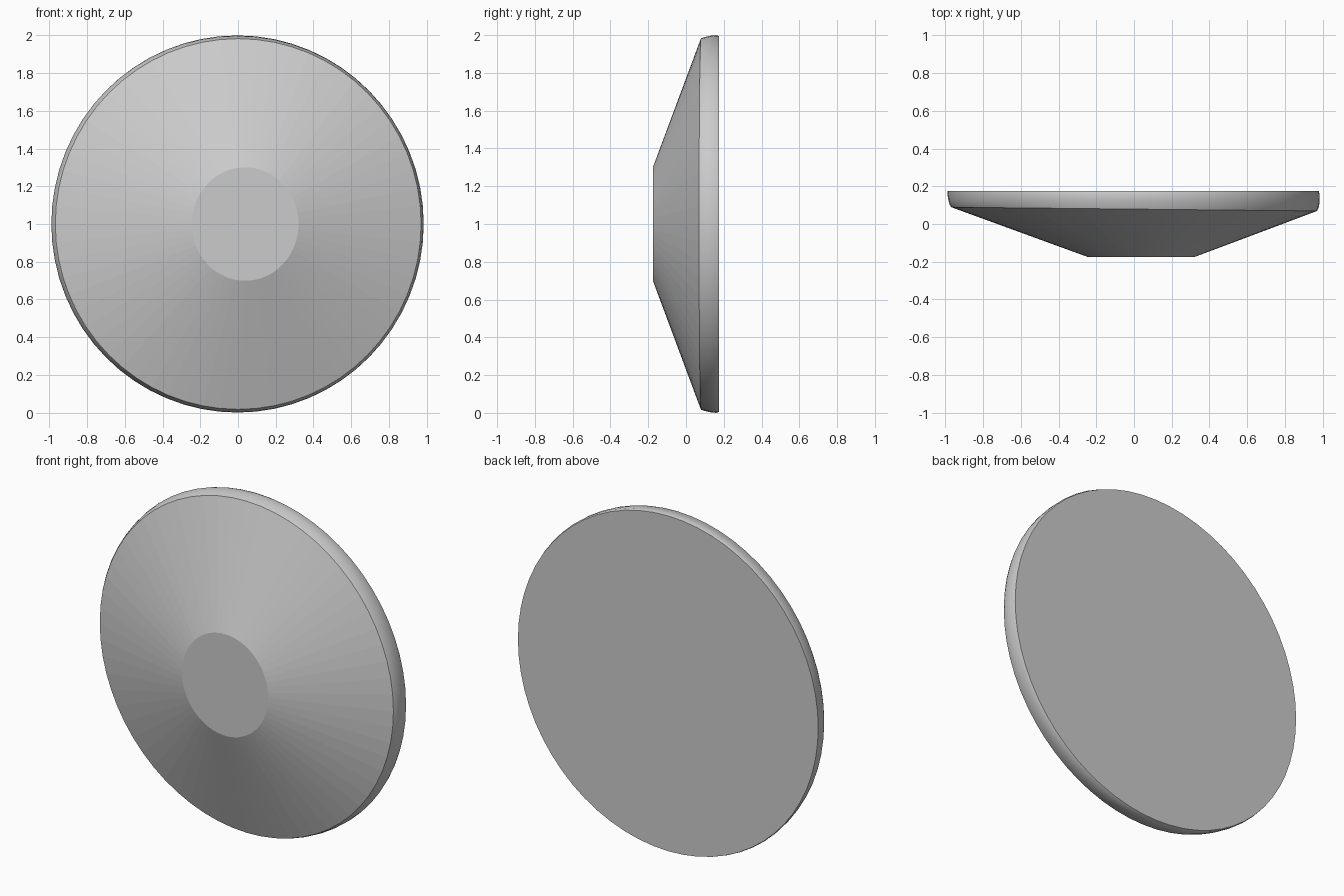
import bpy, bmesh, math

if "Cube" in bpy.data.objects:
    bpy.data.objects.remove(bpy.data.objects["Cube"])

SEGMENTS = 64
# Rings back to front: y, tilt in y across x, centre x, radius x, radius z
RINGS = [
    (0.175, 0.000, -0.005, 0.985, 0.994),
    (0.160, 0.000, -0.003, 0.987, 1.000),
    (0.125, -0.003, 0.000, 0.985, 0.996),
    (0.095, -0.008, 0.001, 0.979, 0.989),
    (0.079, -0.010, 0.001, 0.970, 0.983),
    (-0.175, 0.000, 0.038, 0.283, 0.301),
]

bm = bmesh.new()


def make_ring(y, tilt, cx, rx, rz):
    verts = []
    for i in range(SEGMENTS):
        a = 2 * math.pi * i / SEGMENTS
        verts.append(bm.verts.new((cx + rx * math.cos(a),
                                   y + tilt * math.cos(a),
                                   1 + rz * math.sin(a))))
    return verts


rings = [make_ring(*r) for r in RINGS]

# Rounded rim (smooth) and shallow cone (flat facets)
for k, (a, b) in enumerate(zip(rings, rings[1:])):
    for i in range(SEGMENTS):
        j = (i + 1) % SEGMENTS
        face = bm.faces.new((a[i], a[j], b[j], b[i]))
        face.smooth = k < len(rings) - 2

# Flat back and small flat front
bm.faces.new(rings[0])
bm.faces.new(rings[-1])
bmesh.ops.recalc_face_normals(bm, faces=bm.faces)

# Crisp edges between rim, cone and flats
for e in bm.edges:
    if e.calc_face_angle(0) > math.radians(30):
        e.smooth = False

mesh = bpy.data.meshes.new("dished_disc")
bm.to_mesh(mesh)
bm.free()
disc = bpy.data.objects.new("dished_disc", mesh)
bpy.context.collection.objects.link(disc)
